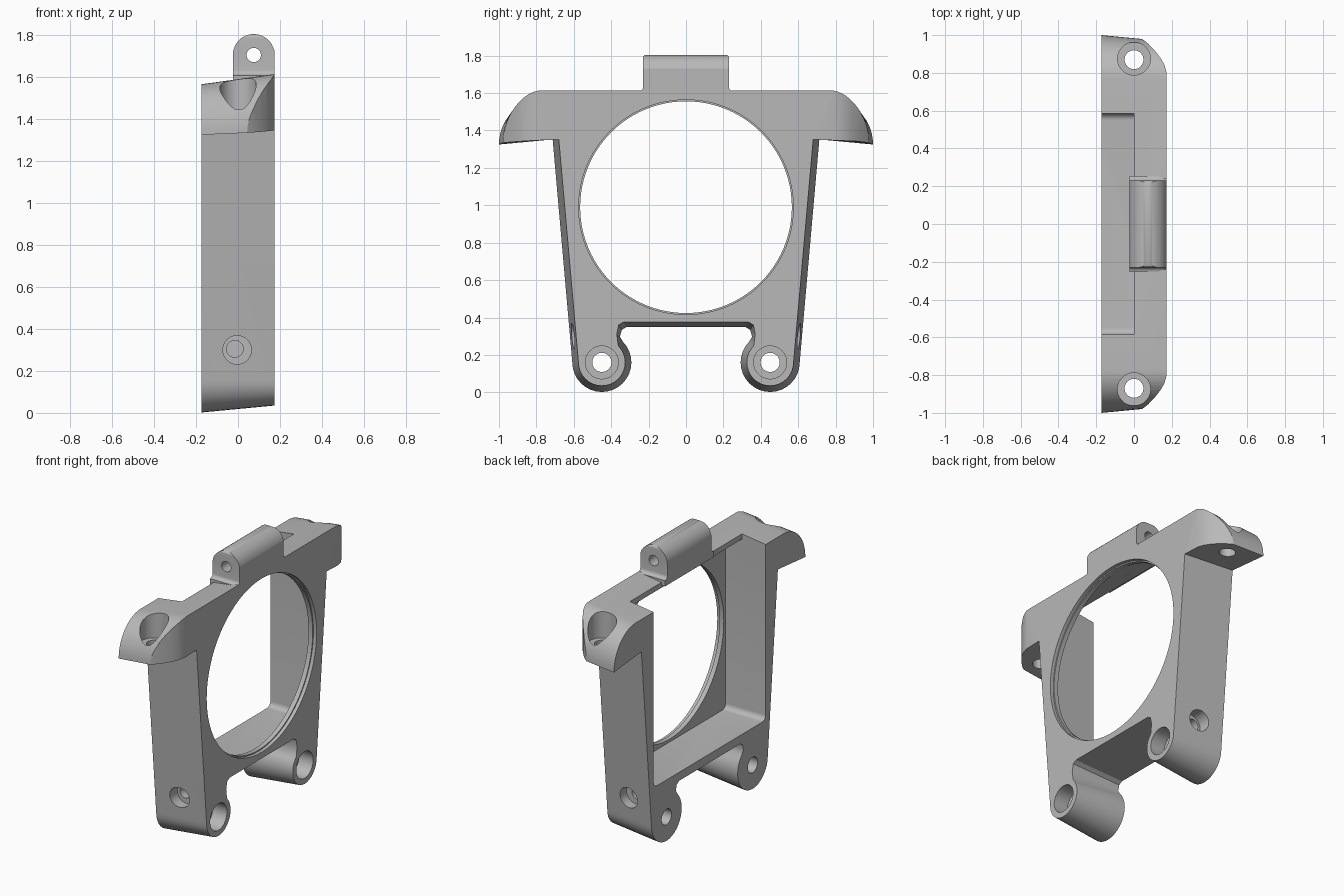
import bpy, bmesh
from math import sin, cos, radians

if "Cube" in bpy.data.objects:
    bpy.data.objects.remove(bpy.data.objects["Cube"], do_unlink=True)

grey = bpy.data.materials.new("plain grey")
grey.use_nodes = True
grey.diffuse_color = (0.48, 0.48, 0.48, 1)
grey.node_tree.nodes["Principled BSDF"].inputs["Base Color"].default_value = (0.48, 0.48, 0.48, 1)

BACK, FRONT = -0.173, 0.173


def arc(cx, cy, rx, ry, start, end, steps):
    angles = [radians(start + (end - start) * i / steps) for i in range(steps + 1)]
    return [(cx + rx * cos(a), cy + ry * sin(a)) for a in angles]


def circle(cx, cy, r, steps=48):
    return arc(cx, cy, r, r, 0, 360, steps)[:-1]


def mirrored(half):
    """Close a half outline by mirroring it about its first coordinate."""
    return half + [(-a, b) for a, b in reversed(half)]


def prism(name, outline, axis, lo, hi, end_outline=None):
    """Loft an outline along an axis, optionally to a second outline."""
    place = {"x": lambda p, t: (t, p[0], p[1]),
             "y": lambda p, t: (p[0], t, p[1]),
             "z": lambda p, t: (p[0], p[1], t)}[axis]
    bm = bmesh.new()
    a = [bm.verts.new(place(p, lo)) for p in outline]
    b = [bm.verts.new(place(p, hi)) for p in (end_outline or outline)]
    n = len(a)
    bm.faces.new(a)
    bm.faces.new(b[::-1])
    for i in range(n):
        j = (i + 1) % n
        bm.faces.new((a[i], b[i], b[j], a[j]))
    bmesh.ops.recalc_face_normals(bm, faces=bm.faces)
    mesh = bpy.data.meshes.new(name)
    bm.to_mesh(mesh)
    bm.free()
    mesh.materials.append(grey)
    obj = bpy.data.objects.new(name, mesh)
    bpy.context.collection.objects.link(obj)
    return obj


def activate(obj):
    bpy.ops.object.select_all(action="DESELECT")
    obj.select_set(True)
    bpy.context.view_layer.objects.active = obj


def boolean(target, tool, operation="DIFFERENCE"):
    activate(target)
    mod = target.modifiers.new("cut", "BOOLEAN")
    mod.operation, mod.solver, mod.object = operation, "EXACT", tool
    bpy.ops.object.modifier_apply(modifier=mod.name)
    bpy.data.objects.remove(tool, do_unlink=True)


def frame_outline(d, top, wing_end, wing_z):
    """Half outline of legs, sides and wings; d is the draft offset."""
    half = [(0.335 - d * 0.5, 0.375 - d * 0.8), (0.36 - d * 0.5, 0.36 - d * 0.8),
            (0.37 - d * 0.5, 0.31 - d * 0.4)]
    half += arc(0.45, 0.16, 0.125 + d, 0.125 + d, 135, 360, 20)
    half += [(0.68 + d, 1.352)]
    half += arc(0.77, wing_z, wing_end - 0.77, top - wing_z, 0, 90, 14)
    return mirrored(half)


# Drafted body with legs and wings
frame = prism("frame", frame_outline(0.033, 1.566, 1.0, 1.325), "x", BACK, FRONT,
              frame_outline(0, 1.614, 0.967, 1.34))

# Cavity behind the thin plate, open at the back and partly at the top
pocket = [(0.585, 1.555)] + arc(0.55, 0.44, 0.035, 0.035, 0, -90, 6)
boolean(frame, prism("pocket", mirrored(pocket), "x", -0.3, 0.12))
boolean(frame, prism("top_opening", mirrored([(0.585, 1.5), (0.585, 1.8)]), "x", -0.3, 0.0))

# Large round opening with a shallow step
boolean(frame, prism("opening", circle(0, 0.99, 0.566, 96), "x", 0.05, 0.3))
boolean(frame, prism("opening_step", circle(0, 0.99, 0.574, 96), "x", 0.15, 0.3))

for s in (-1, 1):
    # Rounded front corner of the wing
    corner = [(0.04, 0.982)] + [(0.075, 0.955), (0.11, 0.918), (0.14, 0.88),
                                (0.16, 0.845), (0.173, 0.80)]
    corner += [(0.3, 0.80), (0.3, 1.1), (0.04, 1.1)]
    boolean(frame, prism("corner", [(x, s * y) for x, y in corner], "z", 1.2, 1.8))
    # Vertical screw hole in the wing
    boolean(frame, prism("wing_hole", circle(0, s * 0.87, 0.05), "z", 1.2, 1.8))
    boolean(frame, prism("wing_bore", circle(0, s * 0.875, 0.087), "z", 1.42, 1.8))
    # Lengthwise screw hole in the leg
    boolean(frame, prism("leg_hole", circle(s * 0.45, 0.16, 0.051), "x", -0.3, 0.3))
    boolean(frame, prism("leg_bore", circle(s * 0.45, 0.16, 0.088), "x", 0.07, 0.3))
    # Blind hole in the outer side
    boolean(frame, prism("side_bore", circle(-0.004, 0.3, 0.068), "y", s * 0.53, s * 0.8))
    boolean(frame, prism("side_hole", circle(-0.015, 0.305, 0.04), "y", s * 0.42, s * 0.8))

# Hinge tab on top: rounded side profile crossed with a filleted front profile
side = [(FRONT, 1.57), (FRONT, 1.731)] + arc(0.075, 1.705, 0.1, 0.1, 13, 180, 18) + [(-0.025, 1.57)]
tab = prism("hinge_tab", side, "y", -0.4, 0.4)
face = [(0.255, 1.56), (0.255, 1.608)] + arc(0.255, 1.633, 0.025, 0.025, 270, 180, 6)
face += arc(0.21, 1.785, 0.021, 0.021, 0, 90, 6)
boolean(tab, prism("tab_face", mirrored(face), "x", -0.3, 0.3), "INTERSECT")
boolean(tab, prism("pin_hole", circle(0.075, 1.705, 0.034, 32), "y", -0.5, 0.5))

for obj in (frame, tab):
    activate(obj)
    bpy.ops.object.shade_smooth_by_angle(angle=radians(30))
